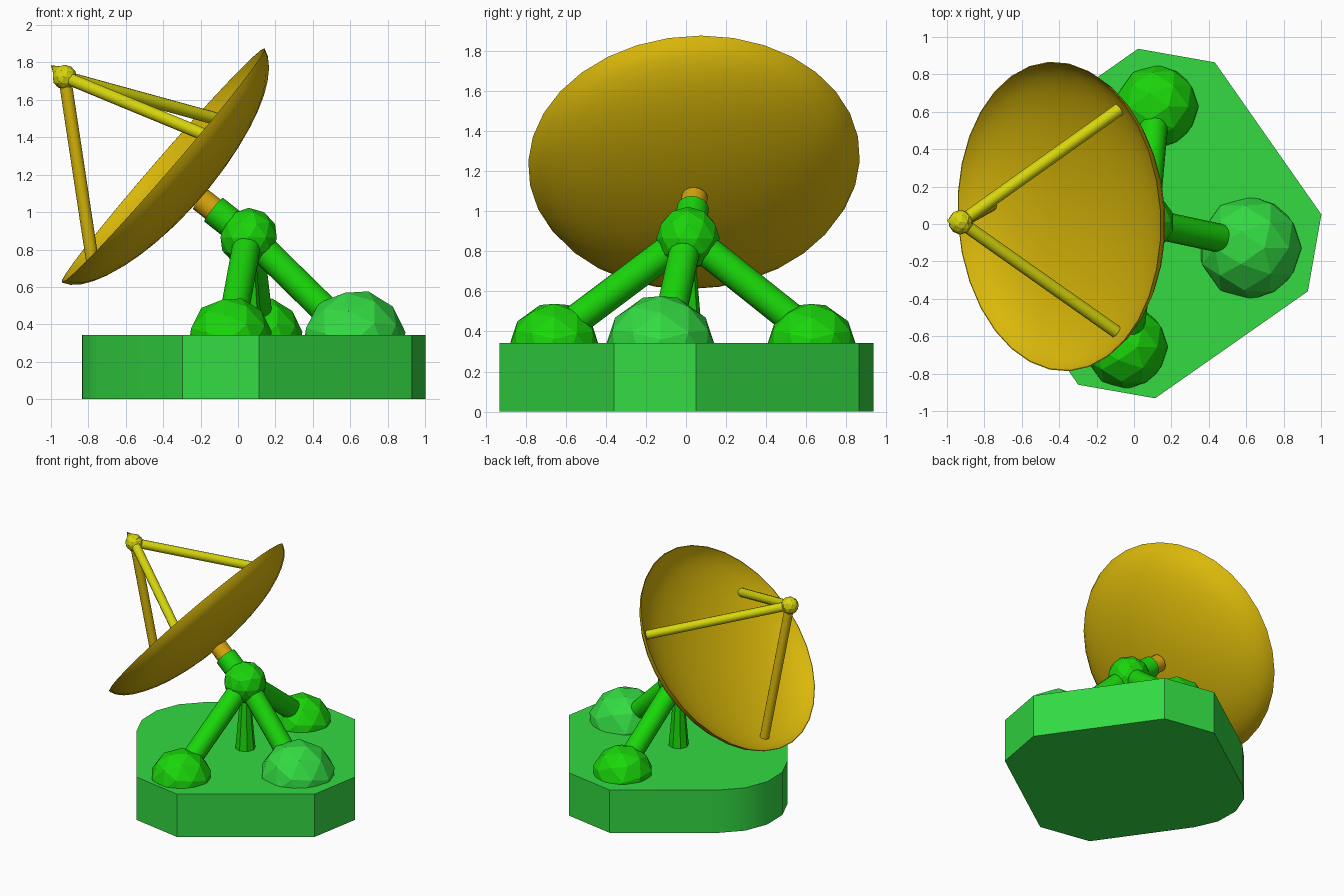
import bpy, bmesh, math
from mathutils import Vector, Matrix

if "Cube" in bpy.data.objects:
    bpy.data.objects.remove(bpy.data.objects["Cube"], do_unlink=True)


def material(name, rgb):
    m = bpy.data.materials.new(name)
    m.use_nodes = True
    m.diffuse_color = (*rgb, 1)
    m.node_tree.nodes["Principled BSDF"].inputs["Base Color"].default_value = (*rgb, 1)
    return m


BASE_GREEN = material("base green", (0.033, 0.70, 0.055))
LEG_GREEN = material("bright green", (0.010, 0.67, 0.003))
GOLD = material("dish gold", (0.70, 0.48, 0.003))
YELLOW = material("feed yellow", (0.68, 0.67, 0.004))
ORANGE = material("collar orange", (0.68, 0.37, 0.004))


def finish(name, bm, mat, smooth=True):
    bmesh.ops.recalc_face_normals(bm, faces=bm.faces)
    mesh = bpy.data.meshes.new(name)
    bm.to_mesh(mesh)
    bm.free()
    mesh.materials.append(mat)
    ob = bpy.data.objects.new(name, mesh)
    bpy.context.collection.objects.link(ob)
    if smooth:
        bpy.ops.object.select_all(action='DESELECT')
        ob.select_set(True)
        bpy.context.view_layer.objects.active = ob
        bpy.ops.object.shade_smooth_by_angle(angle=math.radians(35))
    return ob


def ball(name, centre, radius, mat, tilt=0.0):
    bm = bmesh.new()
    bmesh.ops.create_icosphere(bm, subdivisions=2, radius=radius,
                               matrix=Matrix.Translation(centre) @ Matrix.Rotation(tilt, 4, 'Y'))
    return finish(name, bm, mat, smooth=False)


def rod(name, a, b, r1, r2, mat, sides=16):
    a, b = Vector(a), Vector(b)
    rot = (b - a).to_track_quat('Z', 'Y').to_matrix().to_4x4()
    bm = bmesh.new()
    bmesh.ops.create_cone(bm, cap_ends=True, segments=sides, radius1=r1, radius2=r2,
                          depth=(b - a).length,
                          matrix=Matrix.Translation((a + b) / 2) @ rot)
    return finish(name, bm, mat)


# Base: turned square block, three chamfered corners and one rounded corner
TURN = Matrix.Rotation(math.radians(35), 3, 'Z')
lo_u, hi_u, lo_v, hi_v, cut, rad = -0.737, 0.85, -0.828, 0.755, 0.295, 0.495
outline = [(lo_u, lo_v + cut), (lo_u + cut, lo_v), (hi_u - cut, lo_v), (hi_u, lo_v + cut),
           (hi_u, hi_v - cut), (hi_u - cut, hi_v)]
for i in range(5):
    t = math.radians(90 + 22.5 * i)
    outline.append((lo_u + rad + rad * math.cos(t), hi_v - rad + rad * math.sin(t)))
bm = bmesh.new()
bottom = bm.faces.new([bm.verts.new(TURN @ Vector((u, v, 0))) for u, v in outline])
extruded = bmesh.ops.extrude_face_region(bm, geom=[bottom], use_keep_orig=True)
bmesh.ops.translate(bm, vec=(0, 0, 0.343),
                    verts=[g for g in extruded["geom"] if isinstance(g, bmesh.types.BMVert)])
finish("base", bm, BASE_GREEN)

# Feet, hub, legs and central post: foot centre, radius, colour, leg target
HUB = Vector((0.057, 0.01, 0.865))
LEG_TOP = HUB + Vector((0, 0, 0.012))
feet = {"back": ((0.122, 0.627, 0.32), 0.226, LEG_GREEN, (0.115, 0.635, 0.378)),
        "front": ((-0.043, -0.658, 0.32), 0.227, LEG_GREEN, (-0.035, -0.655, 0.378)),
        "side": ((0.620, -0.128, 0.307), 0.28, BASE_GREEN, (0.62, -0.11, 0.325))}
for side, (centre, radius, mat, target) in feet.items():
    ball(side + "_foot", centre, radius, mat, 0.28)
    rod(side + "_leg", LEG_TOP, LEG_TOP.lerp(Vector(target), 0.92), 0.077, 0.077, LEG_GREEN)
ball("hub", HUB, 0.158, LEG_GREEN)
rod("central_post", (0.058, 0.01, 0.33), (0.058, 0.01, 0.85), 0.075, 0.03, LEG_GREEN, 8)

# Dish frame: N looks out of the bowl, UP runs up the rim
CENTRE = Vector((-0.40, 0.04, 1.25))
N = Vector((-0.755, -0.05, 0.655)).normalized()
UP = (Vector((0, 0, 1)) - N * N.z).normalized()
SIDE = N.cross(UP)
if SIDE.y < 0:
    SIDE = -SIDE
# Bowl is a shallow ellipsoid cut just short of its equator
RIM, A, D = 0.829, 0.833, 0.292
RIM_Z = D * math.sqrt(1 - (RIM / A) ** 2)


def on_dish(r, angle, lift=0.0):
    z = RIM_Z - D * math.sqrt(1 - (r / A) ** 2) + lift
    return CENTRE + SIDE * (r * math.cos(angle)) + UP * (r * math.sin(angle)) + N * z


# Dish: thin double-walled bowl
SEG, RINGS = 32, 10
t_max = math.asin(RIM / A)
radii = [A * math.sin(t_max * i / RINGS) for i in range(1, RINGS + 1)]
profile = [(r, 0.0) for r in radii] + [(r - 0.005, 0.014) for r in reversed(radii)]
bm = bmesh.new()
rings = [[bm.verts.new(on_dish(r, math.tau * s / SEG, lift)) for s in range(SEG)]
         for r, lift in profile]
for a, b in zip(rings, rings[1:]):
    for s in range(SEG):
        t = (s + 1) % SEG
        bm.faces.new((a[s], a[t], b[t], b[s]))
for ring, lift in ((rings[0], 0.0), (rings[-1], 0.014)):
    pole = bm.verts.new(on_dish(0, 0, lift))
    for s in range(SEG):
        bm.faces.new((ring[s], ring[(s + 1) % SEG], pole))
finish("dish", bm, GOLD)

# Neck and collar joining hub to dish
POLE = on_dish(0, 0, 0.003) + Vector((0.004, -0.01, -0.012))
axis = (POLE - HUB).normalized()
rod("neck", HUB, HUB + axis * 0.24, 0.081, 0.081, LEG_GREEN)
rod("collar", HUB + axis * 0.2, POLE, 0.066, 0.066, ORANGE)

# Feed ball, tip and three struts
FEED = Vector((-0.927, 0.01, 1.722))
ball("feed_ball", FEED, 0.066, YELLOW)
rod("feed_tip", FEED, (-1.0, 0.02, 1.785), 0.066, 0.0, YELLOW)
for name, deg, mat in (("back_strut", 37, YELLOW), ("front_strut", 157, YELLOW),
                       ("lower_strut", 277, GOLD)):
    rod(name, FEED, on_dish(0.69, math.radians(deg), 0.02), 0.034, 0.034, mat, 12)
